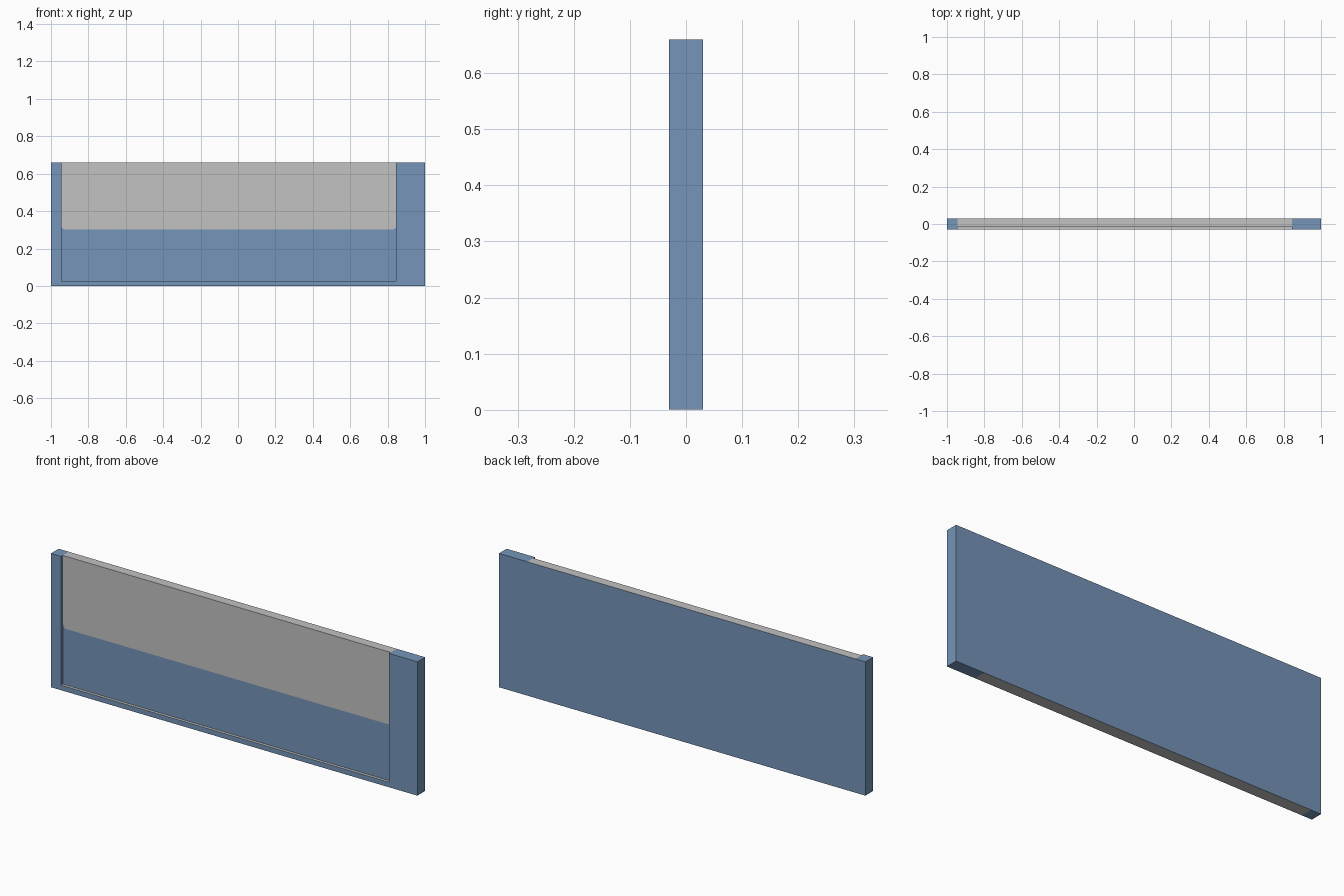
import bpy, bmesh, math
from mathutils import Vector

if "Cube" in bpy.data.objects:
    bpy.data.objects.remove(bpy.data.objects["Cube"])

W, D, H = 1.0, 0.03, 0.66           # half width, half depth, height
XL, XR = -0.945, 0.846              # recess sides
LIP, RECESS_Y, SPLIT = 0.025, -0.016, 0.302


def material(name, rgb):
    m = bpy.data.materials.new(name)
    m.diffuse_color = (*rgb, 1)
    m.use_nodes = True
    m.node_tree.nodes["Principled BSDF"].inputs["Base Color"].default_value = m.diffuse_color
    return m


blue = material("steel_blue", (0.178, 0.301, 0.479))
grey = material("light_grey", (0.539, 0.539, 0.539))


def make_object(name, bm, mats):
    me = bpy.data.meshes.new(name)
    bmesh.ops.recalc_face_normals(bm, faces=bm.faces)
    bm.to_mesh(me)
    bm.free()
    for m in mats:
        me.materials.append(m)
    ob = bpy.data.objects.new(name, me)
    bpy.context.collection.objects.link(ob)
    return ob


def box(lo, hi):
    bm = bmesh.new()
    bmesh.ops.create_cube(bm, size=1)
    lo, hi = Vector(lo), Vector(hi)
    for v in bm.verts:
        v.co = (lo + hi) / 2 + v.co * (hi - lo)
    return bm


# Slab with a shallow recess in the front, open at the top
slab = make_object("panel_body", box((-W, -D, 0), (W, D, H)), [blue, grey])
cutter = make_object("recess_cutter", box((XL, -0.2, LIP), (XR, RECESS_Y, H + 0.2)), [blue])
mod = slab.modifiers.new("recess", 'BOOLEAN')
mod.operation, mod.solver, mod.object = 'DIFFERENCE', 'EXACT', cutter
bpy.context.view_layer.objects.active = slab
bpy.ops.object.modifier_apply(modifier=mod.name)
bpy.data.objects.remove(cutter)

# Cut colour boundaries, then grey the top, underside and lip between the end posts
bm = bmesh.new()
bm.from_mesh(slab.data)
for x in (XL, XR):
    bmesh.ops.bisect_plane(bm, geom=bm.verts[:] + bm.edges[:] + bm.faces[:],
                           plane_co=(x, 0, 0), plane_no=(1, 0, 0))
for f in bm.faces:
    c = f.calc_center_median()
    between = XL + 0.001 < c.x < XR - 0.001
    lip_front = f.normal.y < -0.5 and c.z < LIP
    f.material_index = int(between and (abs(f.normal.z) > 0.5 or lip_front))
bm.to_mesh(slab.data)
bm.free()

# Thin grey upper plate with rounded lower corners
R = 0.02
pts = [(XR, H), (XL, H)]
for cx, start in ((XL + R, math.pi), (XR - R, 1.5 * math.pi)):
    for i in range(6):
        a = start + i / 5 * math.pi / 2
        pts.append((cx + R * math.cos(a), SPLIT + R + R * math.sin(a)))
bm = bmesh.new()
face = bm.faces.new([bm.verts.new((x, RECESS_Y, z)) for x, z in pts])
ext = bmesh.ops.extrude_face_region(bm, geom=[face])
for v in ext["geom"]:
    if isinstance(v, bmesh.types.BMVert):
        v.co.y -= 0.001
make_object("upper_plate", bm, [grey])
